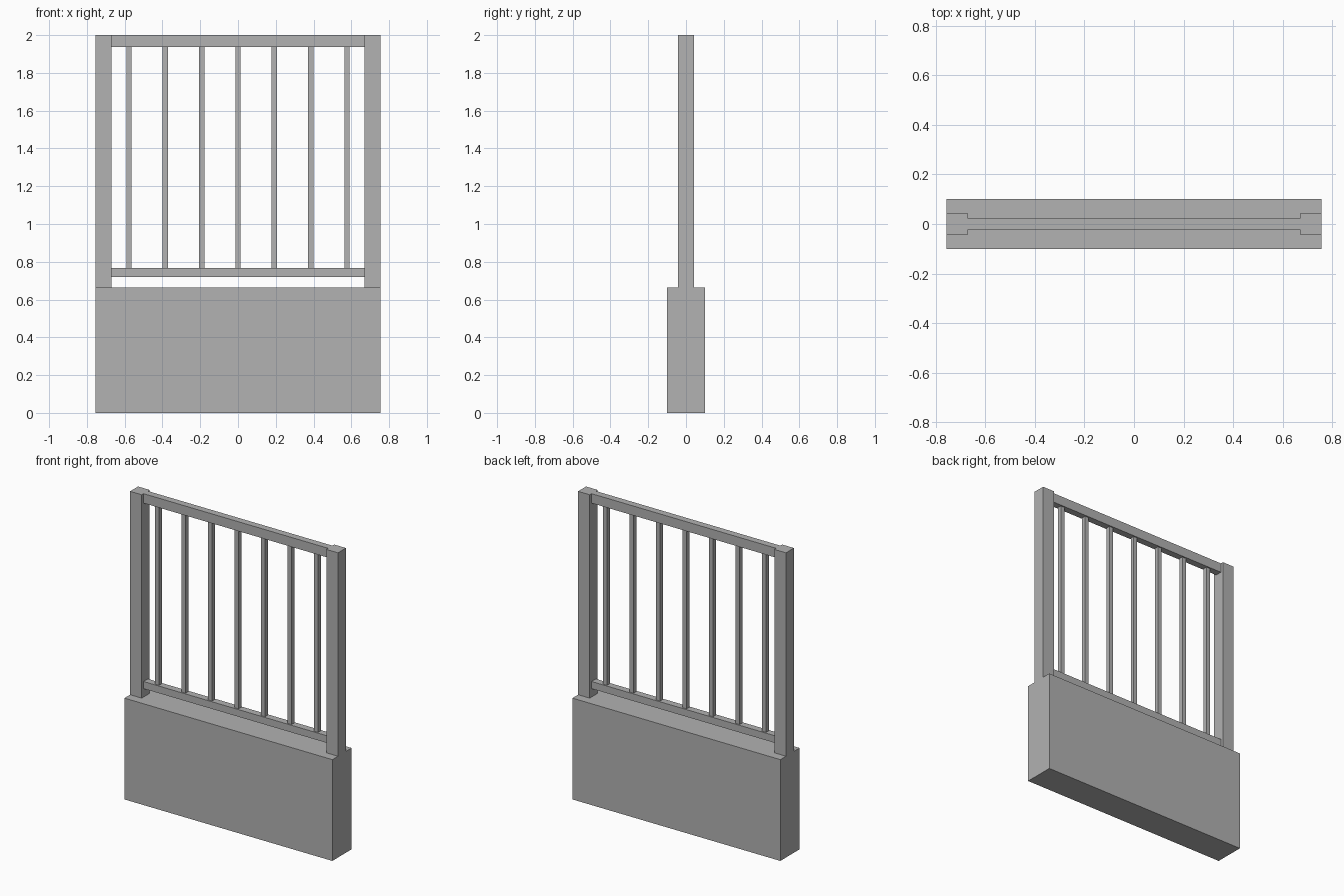
import bpy

# Remove the default cube
cube = bpy.data.objects.get("Cube")
if cube:
    bpy.data.objects.remove(cube, do_unlink=True)

# Single plain grey finish
grey = bpy.data.materials.new("plain grey")
grey.use_nodes = True
colour = (0.445, 0.445, 0.445, 1)
grey.diffuse_color = colour
grey.node_tree.nodes["Principled BSDF"].inputs["Base Color"].default_value = colour


def box(name, x, width, depth, bottom, top):
    """Box centred on y = 0, spanning bottom to top."""
    bpy.ops.mesh.primitive_cube_add(size=1, location=(x, 0, (bottom + top) / 2))
    obj = bpy.context.object
    obj.name = name
    obj.scale = (width, depth, top - bottom)
    bpy.ops.object.transform_apply(location=False, rotation=False, scale=True)
    obj.data.materials.append(grey)
    return obj


HALF_WIDTH = 0.755
WALL_TOP = 0.665
POST_WIDTH = 0.085
POST_DEPTH = 0.083
RAIL_DEPTH = 0.045
BAR_SIZE = 0.028
BAR_SPACING = 0.1925

# Solid low wall
box("base_wall", 0, 2 * HALF_WIDTH, 0.2, 0, WALL_TOP)

# End posts standing on the wall
post_x = HALF_WIDTH - POST_WIDTH / 2
for side, name in ((1, "left_post"), (-1, "right_post")):
    box(name, side * post_x, POST_WIDTH, POST_DEPTH, WALL_TOP, 2)

# Horizontal rails between the posts
rail_length = 2 * (HALF_WIDTH - POST_WIDTH)
box("top_rail", 0, rail_length, RAIL_DEPTH, 1.938, 2)
box("bottom_rail", 0, rail_length, RAIL_DEPTH, 0.72, 0.767)

# Evenly spaced square bars
for i in range(-3, 4):
    box(f"bar_{i + 4}", i * BAR_SPACING, BAR_SIZE, BAR_SIZE, 0.767, 1.938)
